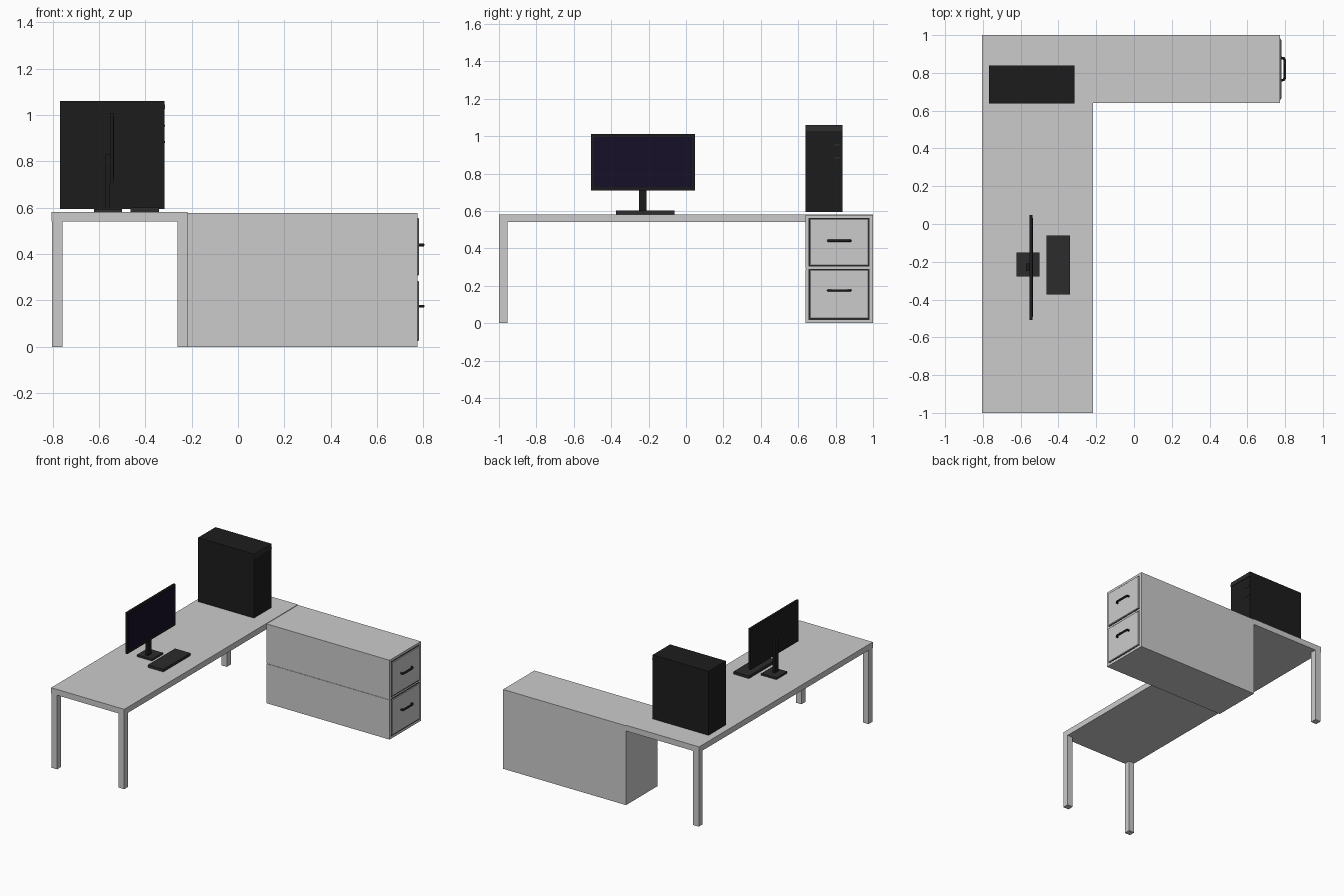
import bpy
from mathutils import Vector

if "Cube" in bpy.data.objects:
    bpy.data.objects.remove(bpy.data.objects["Cube"])


def mat(name, r, g, b):
    m = bpy.data.materials.new(name)
    m.diffuse_color = (r, g, b, 1)
    m.use_nodes = True
    m.node_tree.nodes["Principled BSDF"].inputs["Base Color"].default_value = m.diffuse_color
    return m


BLACK = mat("black_plastic", 0.012, 0.012, 0.012)
DARK = mat("dark_plastic", 0.025, 0.025, 0.025)
SCREEN = mat("screen_glass", 0.008, 0.005, 0.02)


def box(name, x, y, z, material=None, bevel=0):
    """Box from (min, max) ranges on each axis."""
    lo, hi = Vector((x[0], y[0], z[0])), Vector((x[1], y[1], z[1]))
    bpy.ops.mesh.primitive_cube_add(size=1, location=(lo + hi) / 2)
    o = bpy.context.object
    o.name = name
    for v in o.data.vertices:
        v.co = v.co * (hi - lo)
    if material:
        o.data.materials.append(material)
    if bevel:
        m = o.modifiers.new("bevel", 'BEVEL')
        m.width = bevel
        m.segments = 1
    return o


# Desk top and its three legs (the cabinet carries the fourth corner)
XL, XR = -0.806, -0.217
LEG = 0.045
box("desk_top", (XL, XR), (-1, 1), (0.54, 0.582))
for name, x, y in (("front_left_leg", XL + 0.003, -1),
                   ("front_right_leg", XR - LEG, -1),
                   ("back_left_leg", XL + 0.003, 1 - LEG)):
    box(name, (x, x + LEG), (y, y + LEG), (0, 0.542))

# Cabinet with a seam between the two side panels
box("cabinet_body", (XR, 0.774), (0.643, 1), (0, 0.578))
box("lower_side_panel", (XR, 0.774), (0.64, 0.643), (0, 0.288))
box("upper_side_panel", (XR, 0.774), (0.64, 0.643), (0.292, 0.578))


# Bow handle: flat-sided bar bent into a bracket
def handle(name, z):
    c = bpy.data.curves.new(name, 'CURVE')
    c.dimensions = '3D'
    c.bevel_depth = 0.007
    c.bevel_resolution = 1
    c.use_fill_caps = True
    s = c.splines.new('POLY')
    pts = [(0.776, 0.76), (0.793, 0.763), (0.799, 0.775),
           (0.799, 0.865), (0.793, 0.877), (0.776, 0.88)]
    s.points.add(len(pts) - 1)
    for p, (x, y) in zip(s.points, pts):
        p.co = (x, y, z, 1)
    o = bpy.data.objects.new(name, c)
    bpy.context.collection.objects.link(o)
    c.materials.append(BLACK)


# Drawer fronts with a thin dark gap around them
for level, z0, z1, zh in (("lower", 0.018, 0.29, 0.175),
                          ("upper", 0.302, 0.562, 0.44)):
    box(level + "_drawer_gap", (0.77, 0.7755), (0.656, 0.982), (z0, z1), DARK)
    box(level + "_drawer_front", (0.77, 0.781), (0.662, 0.976),
        (z0 + 0.006, z1 - 0.006), bevel=0.003)
    handle(level + "_drawer_handle", zh)

# Computer tower with front panel and sloped brow
box("tower_case", (-0.768, -0.322), (0.638, 0.838), (0.594, 1.06), BLACK)
box("tower_front_panel", (-0.322, -0.318), (0.638, 0.838), (0.594, 1.03), BLACK)
brow = box("tower_brow", (-0.322, -0.314), (0.638, 0.838), (1.026, 1.06), DARK)
for v in brow.data.vertices:
    if v.co.x > 0 and v.co.z > 0:
        v.co.x -= 0.004
for i in range(2):
    z = 0.95 - i * 0.07
    box(f"tower_drive_bay_{i + 1}", (-0.319, -0.316), (0.79, 0.825), (z, z + 0.008), DARK)

# Monitor facing +x
box("monitor_panel", (-0.553, -0.537), (-0.507, 0.047), (0.71, 1.01), BLACK)
box("monitor_screen", (-0.54, -0.5355), (-0.492, 0.032), (0.726, 0.996), SCREEN)
box("monitor_neck", (-0.571, -0.552), (-0.25, -0.21), (0.59, 0.83), BLACK)
box("monitor_base", (-0.622, -0.5), (-0.277, -0.152), (0.582, 0.595), DARK)

# Keyboard
box("keyboard", (-0.464, -0.34), (-0.374, -0.062), (0.582, 0.601), DARK)
